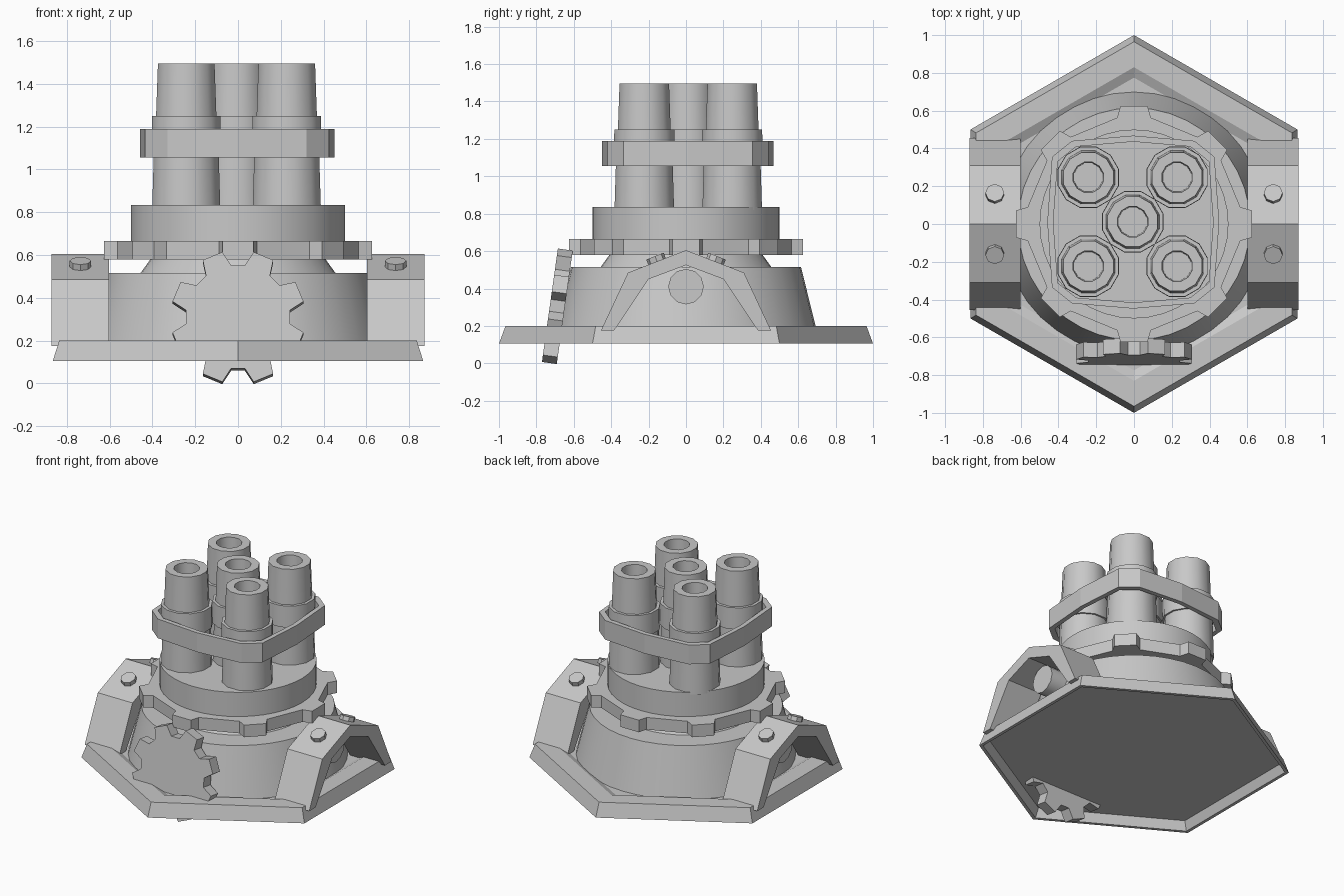
import bpy, bmesh, math
from mathutils import Matrix, Vector

if "Cube" in bpy.data.objects:
    bpy.data.objects.remove(bpy.data.objects["Cube"])

grey = bpy.data.materials.new("plain grey")
grey.diffuse_color = (0.58, 0.58, 0.58, 1)
grey.use_nodes = True
grey.node_tree.nodes["Principled BSDF"].inputs["Base Color"].default_value = grey.diffuse_color


def finish(bm, name, matrix=Matrix(), smooth=False):
    bmesh.ops.remove_doubles(bm, verts=bm.verts, dist=1e-5)
    bmesh.ops.recalc_face_normals(bm, faces=bm.faces)
    mesh = bpy.data.meshes.new(name)
    bm.to_mesh(mesh)
    bm.free()
    mesh.materials.append(grey)
    ob = bpy.data.objects.new(name, mesh)
    bpy.context.collection.objects.link(ob)
    ob.matrix_world = matrix
    if smooth:
        bpy.ops.object.select_all(action='DESELECT')
        ob.select_set(True)
        bpy.context.view_layer.objects.active = ob
        bpy.ops.object.shade_smooth_by_angle(angle=math.radians(32))
    return ob


def lathe(name, profile, sides, matrix=Matrix(), turn=0.0, smooth=False, loop=False):
    """Revolve (radius, z) points around z."""
    bm = bmesh.new()
    rings = []
    for r, z in profile:
        if r < 1e-6:
            rings.append([bm.verts.new((0, 0, z))] * sides)
        else:
            rings.append([bm.verts.new((r * math.cos(turn + math.tau * i / sides),
                                        r * math.sin(turn + math.tau * i / sides), z))
                          for i in range(sides)])
    pairs = list(zip(rings, rings[1:]))
    if loop:
        pairs.append((rings[-1], rings[0]))
    for a, b in pairs:
        for i in range(sides):
            j = (i + 1) % sides
            corners = list(dict.fromkeys((a[i], a[j], b[j], b[i])))
            if len(corners) > 2:
                bm.faces.new(corners)
    return finish(bm, name, matrix, smooth)


def prism(name, outline, depth, matrix=Matrix()):
    """Extrude an xy outline along z, centred."""
    bm = bmesh.new()
    lo = [bm.verts.new((x, y, -depth / 2)) for x, y in outline]
    hi = [bm.verts.new((x, y, depth / 2)) for x, y in outline]
    bm.faces.new(lo)
    bm.faces.new(hi)
    n = len(outline)
    for i in range(n):
        j = (i + 1) % n
        bm.faces.new((lo[i], lo[j], hi[j], hi[i]))
    return finish(bm, name, matrix)


def gear_outline(teeth, root, tip, root_half, tip_half, turn=0.0):
    """Tapered teeth; half widths are angles in degrees."""
    points = []
    for k in range(teeth):
        mid = turn + 360 * k / teeth
        for r, off in ((root, -root_half), (tip, -tip_half), (tip, tip_half), (root, root_half)):
            a = math.radians(mid + off)
            points.append((r * math.cos(a), r * math.sin(a)))
    return points


# Hexagonal base tray, hollow underneath
lathe("hex_base", [(0, .175), (.775, .175), (.83, .2), (.965, .2), (1, .105),
                   (.975, .105), (.945, .165), (0, .165)], 6, turn=math.pi / 2)

# Tapered body, neck and drum
lathe("body", [(0, .17), (.70, .17), (.615, .515), (0, .515)], 40, smooth=True)
lathe("neck", [(0, .51), (.46, .51), (.395, .60), (0, .60)], 40, smooth=True)
lathe("drum", [(0, .65), (.50, .65), (.50, .835), (0, .835)], 40, smooth=True)

# Toothed turntable under the drum
prism("turntable_gear", gear_outline(8, .57, .63, 9, 6.5), .085,
      Matrix.Translation((0, 0, .6225)))

# Tilted front cog
prism("front_cog", gear_outline(8, .245, .315, 15, 9, 22.5), .08,
      Matrix.Translation((0, -.688, .305)) @ Matrix.Rotation(math.radians(82), 4, 'X'))

# Five hollow barrels
cx, cy, s = -.007, .012, .235
barrel = [(0, .82), (.165, .82), (.156, 1.10), (.168, 1.10), (.166, 1.25), (.146, 1.25),
          (.137, 1.495), (.083, 1.495), (.078, 1.33), (0, 1.33)]
for dx, dy in ((0, 0), (1, 1), (-1, 1), (1, -1), (-1, -1)):
    lathe("barrel", barrel, 12, Matrix.Translation((cx + dx * s, cy + dy * s, 0)),
          turn=math.pi / 12, smooth=True)

# Strap around the barrels
quarter = [(.455, 0), (.43, .345), (.325, .43), (0, .458)]
outline = quarter + [(-x, y) for x, y in quarter[-2::-1]]
outline += [(x, -y) for x, y in outline[-2:0:-1]]
bm = bmesh.new()
rings = [[bm.verts.new((x * k - .004, y * k + .01, z)) for x, y in outline]
         for k, z in ((1, 1.055), (1, 1.19), (.93, 1.19), (.93, 1.055))]
n = len(outline)
for a, b in zip(rings, rings[1:] + rings[:1]):
    for i in range(n):
        j = (i + 1) % n
        bm.faces.new((a[i], a[j], b[j], b[i]))
finish(bm, "barrel_strap")

# Side arches, axles and bolts
half = [(-.455, .175), (-.31, .485), (0, .605)]
inner = [(.385, .175), (.20, .45), (0, .525), (-.20, .45), (-.385, .175)]
arch = half + [(-y, z) for y, z in half[-2::-1]] + inner
stand = Matrix(((0, 0, 1, 0), (1, 0, 0, 0), (0, 1, 0, 0), (0, 0, 0, 1)))
roof = math.atan2(.12, .31)
for side in (-1, 1):
    prism("side_arch", arch, .27, Matrix.Translation((side * .737, 0, 0)) @ stand)
    lathe("axle", [(0, -.12), (.095, -.12), (.095, .12), (0, .12)], 12,
          Matrix.Translation((side * .64, 0, .41)) @ stand, smooth=True)
    for end in (-1, 1):
        lathe("arch_bolt", [(0, -.02), (.05, -.02), (.05, .03), (0, .03)], 8,
              Matrix.Translation((side * .737, end * .155, .545))
              @ Matrix.Rotation(-end * roof, 4, 'X'))
